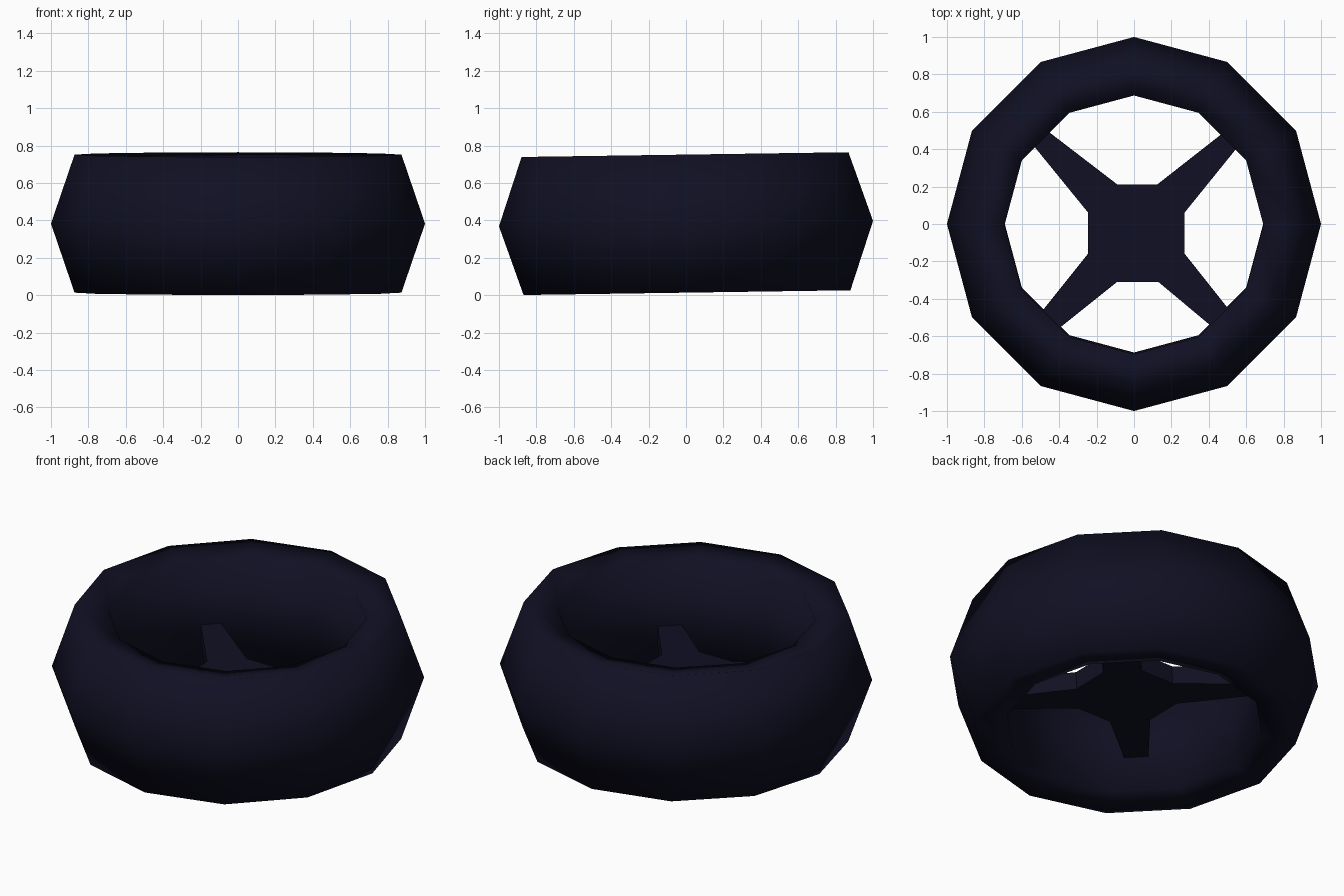
import bpy, bmesh, math
from mathutils import Matrix

if "Cube" in bpy.data.objects:
    bpy.data.objects.remove(bpy.data.objects["Cube"])

navy = bpy.data.materials.new("dark_navy_rubber")
navy.diffuse_color = (0.005, 0.005, 0.017, 1)
navy.use_nodes = True
navy.node_tree.nodes["Principled BSDF"].inputs["Base Color"].default_value = navy.diffuse_color

# whole wheel leans very slightly about x and rests on z = 0
PLACE = Matrix.Translation((0, 0, 0.383)) @ Matrix.Rotation(0.0145, 4, 'X')


def finish(name, bm, smooth):
    bmesh.ops.recalc_face_normals(bm, faces=bm.faces)
    bm.transform(PLACE)
    for f in bm.faces:
        f.smooth = smooth
    me = bpy.data.meshes.new(name)
    bm.to_mesh(me)
    bm.free()
    me.materials.append(navy)
    ob = bpy.data.objects.new(name, me)
    bpy.context.collection.objects.link(ob)
    return ob


# tyre: five-sided section swept round twelve steps
profile = [(1.0, 0), (0.874, 0.369), (0.692, 0.335), (0.692, -0.335), (0.874, -0.369)]
N = 12
bm = bmesh.new()
rings = []
for i in range(N):
    a = 2 * math.pi * i / N
    rings.append([bm.verts.new((r * math.cos(a), r * math.sin(a), z)) for r, z in profile])
for i in range(N):
    a, b = rings[i], rings[(i + 1) % N]
    for j in range(len(profile)):
        k = (j + 1) % len(profile)
        bm.faces.new((a[j], b[j], b[k], a[k]))
finish("tyre", bm, True)

# hub with four tapering spokes: hub corner, two spoke tip corners, hub corner
spokes = [
    [(0.27, 0.06), (0.545, 0.40), (0.47, 0.48), (0.125, 0.21)],
    [(-0.09, 0.21), (-0.455, 0.49), (-0.53, 0.41), (-0.245, 0.06)],
    [(-0.245, -0.16), (-0.485, -0.46), (-0.39, -0.55), (-0.09, -0.31)],
    [(0.13, -0.31), (0.405, -0.54), (0.50, -0.45), (0.27, -0.16)],
]


def extend(p, q, t=1.08):
    # push the tip a little into the tyre wall
    return (p[0] + (q[0] - p[0]) * t, p[1] + (q[1] - p[1]) * t)


outline = []
for a, b, c, d in spokes:
    outline += [a, extend(a, b), extend(d, c), d]
bm = bmesh.new()
face = bm.faces.new([bm.verts.new((x, y, -0.135)) for x, y in outline])
ext = bmesh.ops.extrude_face_region(bm, geom=[face], use_keep_orig=True)
top = [v for v in ext["geom"] if isinstance(v, bmesh.types.BMVert)]
bmesh.ops.translate(bm, verts=top, vec=(0, 0, 0.105))
bmesh.ops.triangulate(bm, faces=[f for f in bm.faces if len(f.verts) > 4])
finish("hub_and_spokes", bm, False)
